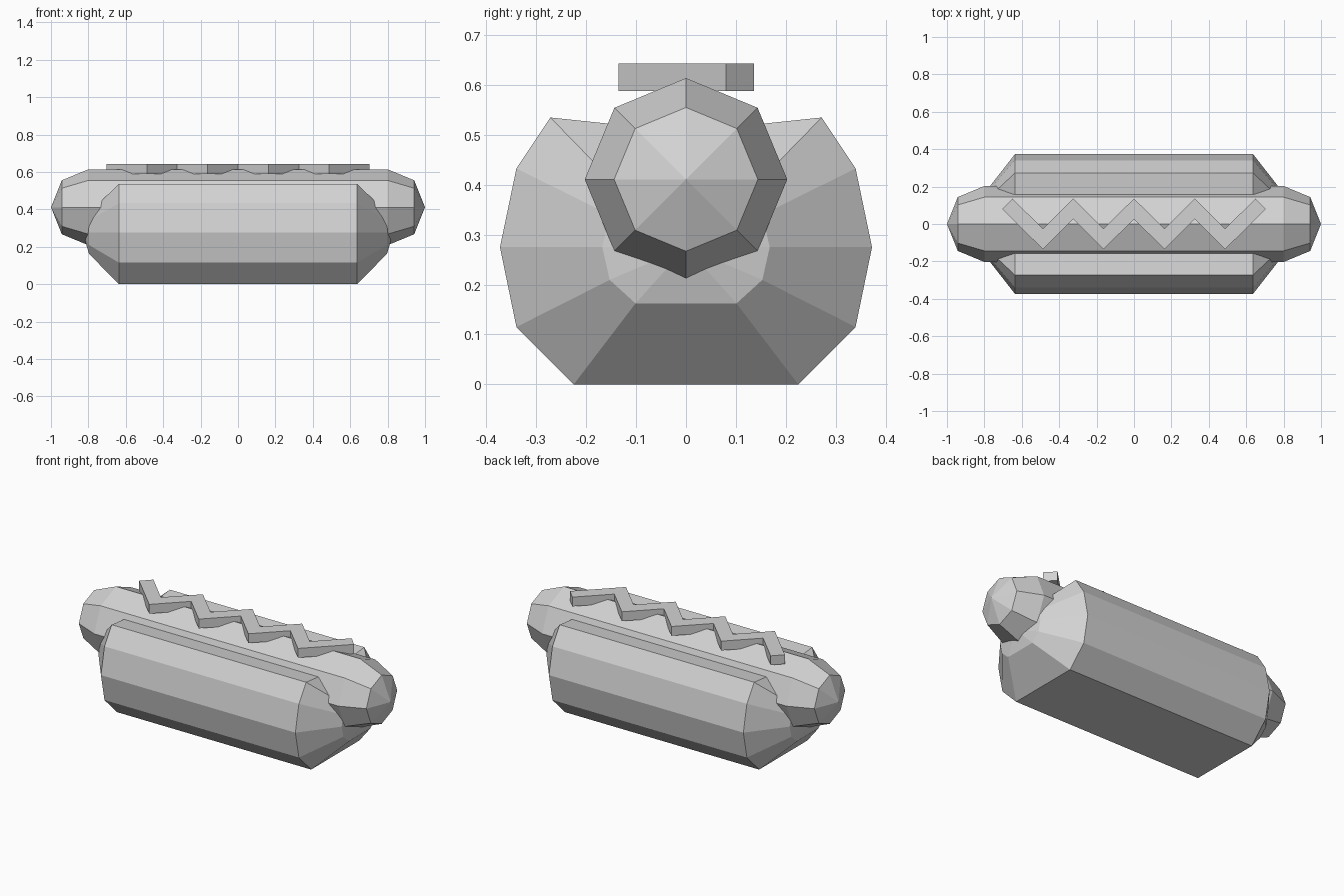
import bpy, bmesh, math

if "Cube" in bpy.data.objects:
    bpy.data.objects.remove(bpy.data.objects["Cube"])

grey = bpy.data.materials.new("light grey")
grey.diffuse_color = (0.65, 0.65, 0.65, 1)
grey.use_nodes = True
grey.node_tree.nodes["Principled BSDF"].inputs["Base Color"].default_value = grey.diffuse_color


def finish(name, bm):
    bmesh.ops.recalc_face_normals(bm, faces=bm.faces)
    mesh = bpy.data.meshes.new(name)
    bm.to_mesh(mesh)
    bm.free()
    mesh.materials.append(grey)
    obj = bpy.data.objects.new(name, mesh)
    bpy.context.collection.objects.link(obj)


def loft(name, profile, centre_z, stations, tip):
    """Loft a (y, z) profile along x; stations are (x, y scale, z scale), with pointed ends at +-tip."""
    bm = bmesh.new()
    rings = [[bm.verts.new((x, y * sy, centre_z + z * sz)) for y, z in profile]
             for x, sy, sz in stations]
    n = len(profile)
    for a, b in zip(rings, rings[1:]):
        for i in range(n):
            j = (i + 1) % n
            bm.faces.new((a[i], a[j], b[j], b[i]))
    for ring, x in ((rings[0], -tip), (rings[-1], tip)):
        apex = bm.verts.new((x, 0, centre_z))
        for i in range(n):
            bm.faces.new((ring[i], ring[(i + 1) % n], apex))
    finish(name, bm)


# Sausage: eight-sided capsule
octagon = [(0.203 * math.sin(i * math.pi / 4), 0.203 * math.cos(i * math.pi / 4)) for i in range(8)]
loft("sausage", octagon, 0.411,
     [(-0.942, 0.71, 0.71), (-0.8, 1, 1), (0.8, 1, 1), (0.942, 0.71, 0.71)], 1.0)

# Bun: mirrored half profile with a cleft holding the sausage, tapered ends
half = [(0.225, 0), (0.34, 0.115), (0.373, 0.275), (0.34, 0.433), (0.272, 0.535), (0.12, 0.519)]
outline = half + [(0, 0.40)] + [(-y, z) for y, z in reversed(half)]
loft("bun", [(y, z - 0.275) for y, z in outline], 0.275,
     [(-0.797, 0.45, 0.41), (-0.637, 1, 1), (0.637, 1, 1), (0.797, 0.45, 0.41)], 0.83)

# Sauce: flat zigzag ribbon along the top
upper = [(-0.65 + 0.1625 * i, 0.136 if i % 2 == 0 else -0.025) for i in range(9)]
lower = ([(-0.704, 0.08)]
         + [(-0.65 + 0.1625 * i, 0.026 if i % 2 == 0 else -0.135) for i in range(1, 8)]
         + [(0.704, 0.08)])
bm = bmesh.new()
layers = [[[bm.verts.new((x, y, z)) for x, y in line] for line in (upper, lower)]
          for z in (0.588, 0.643)]
(bu, bl), (tu, tl) = layers
for i in range(8):
    for p, q in ((bu, bl), (tu, tl), (bu, tu), (bl, tl)):
        bm.faces.new((p[i], p[i + 1], q[i + 1], q[i]))
for i in (0, 8):
    bm.faces.new((bu[i], bl[i], tl[i], tu[i]))
finish("sauce_zigzag", bm)
